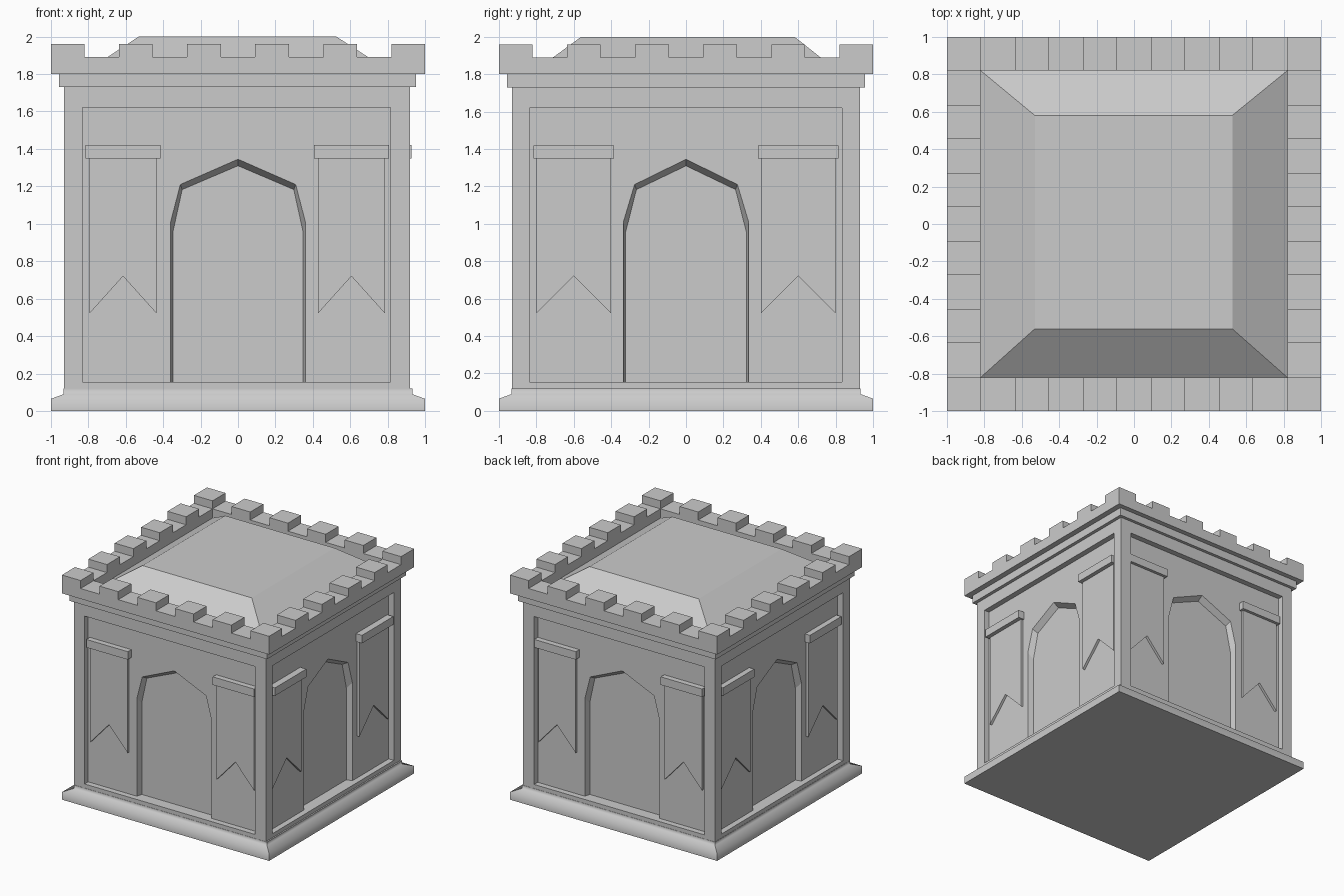
import bpy, bmesh
from math import pi
from mathutils import Matrix, Vector

if "Cube" in bpy.data.objects:
    bpy.data.objects.remove(bpy.data.objects["Cube"])


def finish(name, bm):
    bmesh.ops.recalc_face_normals(bm, faces=bm.faces)
    me = bpy.data.meshes.new(name)
    bm.to_mesh(me)
    bm.free()
    ob = bpy.data.objects.new(name, me)
    bpy.context.collection.objects.link(ob)
    return ob


def add_box(bm, x0, x1, y0, y1, z0, z1):
    m = Matrix.Translation(((x0 + x1) / 2, (y0 + y1) / 2, (z0 + z1) / 2))
    bmesh.ops.create_cube(bm, size=1, matrix=m @ Matrix.Diagonal((x1 - x0, y1 - y0, z1 - z0, 1)))


def box(name, *dims):
    bm = bmesh.new()
    add_box(bm, *dims)
    return finish(name, bm)


def skin(bm, rings, closed=False):
    """Bridge equal-length rings of points; cap the ends unless closed."""
    vs = [[bm.verts.new(p) for p in r] for r in rings]
    pairs = list(zip(vs, vs[1:])) + ([(vs[-1], vs[0])] if closed else [])
    sides = []
    for a, b in pairs:
        n = len(a)
        for i in range(n):
            sides.append(bm.faces.new((a[i], a[(i + 1) % n], b[(i + 1) % n], b[i])))
    if not closed:
        bm.faces.new(vs[0])
        bm.faces.new(vs[-1])
    return sides


def square(h, z):
    return [(-h, -h, z), (h, -h, z), (h, h, z), (-h, h, z)]


def on_side(side, outline, d):
    """Map (u, z) outline onto a wall: side 0 front, 1 right, 2 back, 3 left."""
    rot = Matrix.Rotation(side * pi / 2, 3, 'Z')
    return [rot @ Vector((u, -d, z)) for u, z in outline]


def plaque(name, side, layers):
    bm = bmesh.new()
    skin(bm, [on_side(side, o, d) for o, d in layers])
    return finish(name, bm)


def rect(u0, u1, z0, z1):
    return [(u0, z0), (u1, z0), (u1, z1), (u0, z1)]


def arch(w, shoulder, ws, haunch, peak):
    return [(-w, .155), (w, .155), (w, shoulder), (ws, haunch),
            (0, peak), (-ws, haunch), (-w, shoulder)]


def cut(target, cutter):
    m = target.modifiers.new('cut', 'BOOLEAN')
    m.operation, m.solver, m.object = 'DIFFERENCE', 'EXACT', cutter
    bpy.context.view_layer.objects.active = target
    bpy.ops.object.modifier_apply(modifier=m.name)
    bpy.data.objects.remove(cutter)


# Flared plinth, smooth along the moulding with sharp corners
bm = bmesh.new()
faces = skin(bm, [square(h, z) for h, z in [(1, 0), (1, .065), (.932, .09), (.932, .12)]])
for f in faces:
    f.smooth = True
for e in bm.edges:
    a, b = e.verts
    if abs(a.co.z - b.co.z) > .001 or a.co.z in (0,) or a.co.z > .11:
        e.smooth = False
finish('plinth', bm)

# Wall block, then a recessed panel and deeper arched niche in each face
walls = box('walls', -.93, .92, -.93, .93, .05, 1.78)
wall_d = [.93, .92, .93, .93]
DEPTH = .05

for s in range(4):
    long_face = s % 2 == 0
    face = wall_d[s] - DEPTH
    sign = {0: 1, 2: -1}.get(s, 0)
    if long_face:
        u0, u1 = sorted((-.83 * sign, .815 * sign))
        aw, asw, bc, bh, rh = .36, .308, .61, .18, .2
    else:
        u0, u1 = -.838, .835
        aw, asw, bc, bh, rh = .335, .275, .6, .2, .216

    panel = rect(u0, u1, .155, 1.62)
    cut(walls, plaque('panel_cutter', s, [(panel, face), (panel, 1.1)]))
    outer = arch(aw, 1.01, asw, 1.21, 1.345)
    inner = arch(aw - .012, .955, asw - .01, 1.183, 1.31)
    cut(walls, plaque('niche_cutter', s, [(inner, face - DEPTH), (outer, face), (outer, face + .02)]))

    # Swallow-tailed banners hanging from square rods
    for k in (-1, 1):
        c = k * bc - (.004 if long_face else 0)
        cloth = [(c - bh, .52), (c, .72), (c + bh, .52), (c + bh, 1.36), (c - bh, 1.36)]
        plaque('banner', s, [(cloth, face - .01), (cloth, face + .022)])
        rod = rect(c - rh, c + rh, 1.35, 1.42)
        plaque('banner_rod', s, [(rod, face - .01), (rod, .928)])

# Cornice and parapet ring
box('cornice', -.957, .95, -.957, .957, 1.73, 1.805)
bm = bmesh.new()
skin(bm, [square(h, z) for h, z in [(1, 1.8), (1, 1.89), (.82, 1.89), (.82, 1.8)]], closed=True)
finish('parapet', bm)

# Battlements, six along each side
bm = bmesh.new()
for i in range(6):
    for j in range(6):
        if i in (0, 5) or j in (0, 5):
            x, y = -.91 + .364 * i, -.91 + .364 * j
            add_box(bm, x - .09, x + .09, y - .09, y + .09, 1.88, 1.96)
finish('battlements', bm)

# Hipped roof with a flat top
bm = bmesh.new()
top = [(-.53, -.56, 2), (.525, -.56, 2), (.525, .58, 2), (-.53, .58, 2)]
skin(bm, [square(.82, 1.81), top])
finish('roof', bm)
